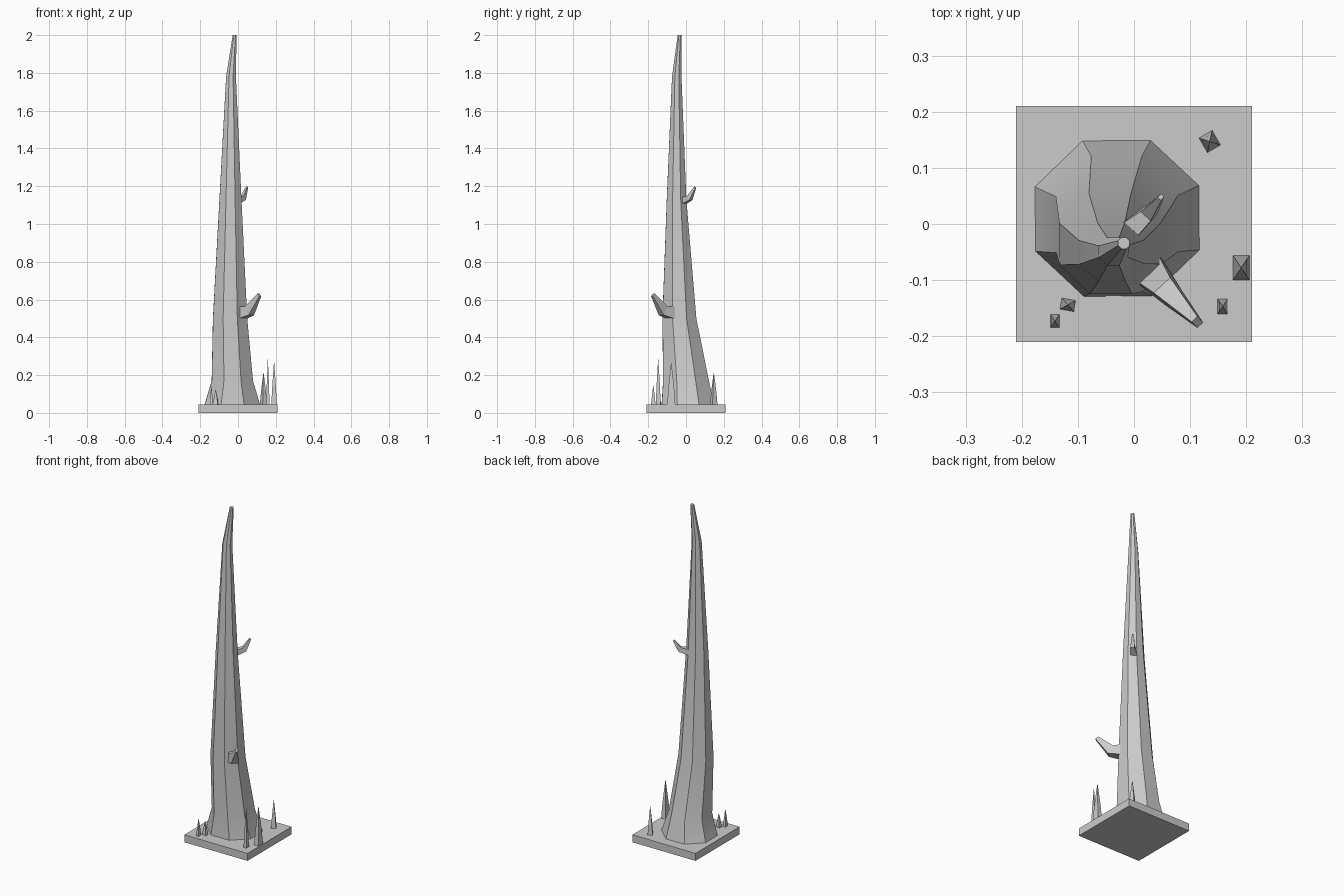
import bpy, bmesh
from math import radians, cos, sin
from mathutils import Vector, Matrix

if "Cube" in bpy.data.objects:
    bpy.data.objects.remove(bpy.data.objects["Cube"])


def loft(name, rings):
    """Skin equal-sized rings of points into a closed solid."""
    bm = bmesh.new()
    loops = [[bm.verts.new(p) for p in r] for r in rings]
    n = len(loops[0])
    for a, b in zip(loops, loops[1:]):
        for i in range(n):
            j = (i + 1) % n
            bm.faces.new((a[i], a[j], b[j], b[i]))
    bm.faces.new(loops[0][::-1])
    bm.faces.new(loops[-1])
    bmesh.ops.recalc_face_normals(bm, faces=bm.faces)
    me = bpy.data.meshes.new(name)
    bm.to_mesh(me)
    bm.free()
    ob = bpy.data.objects.new(name, me)
    bpy.context.collection.objects.link(ob)
    return ob


def ring(n, z, cx, cy, rx, ry, start):
    return [(cx + rx * cos(radians(start + 360 * i / n)),
             cy + ry * sin(radians(start + 360 * i / n)), z) for i in range(n)]


def branch(name, stations):
    """Square-section bent branch: stations are (centre, half width, half height)."""
    pts = [Vector(s[0]) for s in stations]
    rings = []
    for k, (c, w, h) in enumerate(stations):
        d = (pts[min(k + 1, len(pts) - 1)] - pts[max(k - 1, 0)]).normalized()
        side = d.cross(Vector((0, 0, 1))).normalized()
        up = side.cross(d)
        rings.append([pts[k] + side * a * w + up * b * h
                      for a, b in ((-1, -1), (1, -1), (1, 1), (-1, 1))])
    return loft(name, rings)


def spike(name, x, y, sx, sy, top, turn):
    """Thin four-sided grass blade."""
    rings = []
    for t, s in ((0, 1), (0.4, 0.7), (1, 0.06)):
        z = 0.045 + t * (top - 0.045)
        rings.append([(Matrix.Rotation(radians(turn), 3, 'Z')
                       @ Vector((a * sx * s / 2, b * sy * s / 2, 0))) + Vector((x, y, z))
                      for a, b in ((-1, -1), (1, -1), (1, 1), (-1, 1))])
    return loft(name, rings)


# square ground slab
bpy.ops.mesh.primitive_cube_add(size=1, location=(0, 0, 0.0225))
base = bpy.context.object
base.name = "ground_slab"
base.scale = (0.42, 0.42, 0.045)

# eight-sided tapering trunk: z, cx, cy, rx, ry
profile = [
    (0.045, -0.03, 0.01, 0.158, 0.150),
    (0.17, -0.03, 0.0, 0.118, 0.131),
    (0.50, -0.042, -0.035, 0.098, 0.097),
    (1.13, -0.04, -0.05, 0.063, 0.056),
    (1.78, -0.037, -0.049, 0.028, 0.027),
    (2.0, -0.018, -0.034, 0.011, 0.011),
]
trunk = loft("trunk", [ring(8, *p, 23) for p in profile])

# broken branches
branch("lower_branch", [((0.015, -0.07, 0.53), 0.034, 0.034),
                        ((0.06, -0.12, 0.54), 0.020, 0.027),
                        ((0.113, -0.175, 0.625), 0.007, 0.010)])
branch("upper_branch", [((-0.018, -0.02, 1.12), 0.020, 0.018),
                        ((0.027, 0.02, 1.138), 0.012, 0.014),
                        ((0.048, 0.048, 1.195), 0.004, 0.005)])

# grass blades
blades = [
    (0.135, 0.147, 0.027, 0.030, 0.21, 30),
    (0.191, -0.078, 0.029, 0.043, 0.265, 0),
    (0.158, -0.147, 0.018, 0.026, 0.282, 0),
    (-0.118, -0.144, 0.025, 0.020, 0.125, -10),
    (-0.141, -0.173, 0.016, 0.023, 0.145, 0),
]
for i, b in enumerate(blades):
    spike(f"grass_blade_{i + 1}", *b)

# soften shallow trunk bends, keep facets crisp
bpy.ops.object.select_all(action='DESELECT')
trunk.select_set(True)
bpy.context.view_layer.objects.active = trunk
bpy.ops.object.shade_smooth_by_angle(angle=radians(30))
